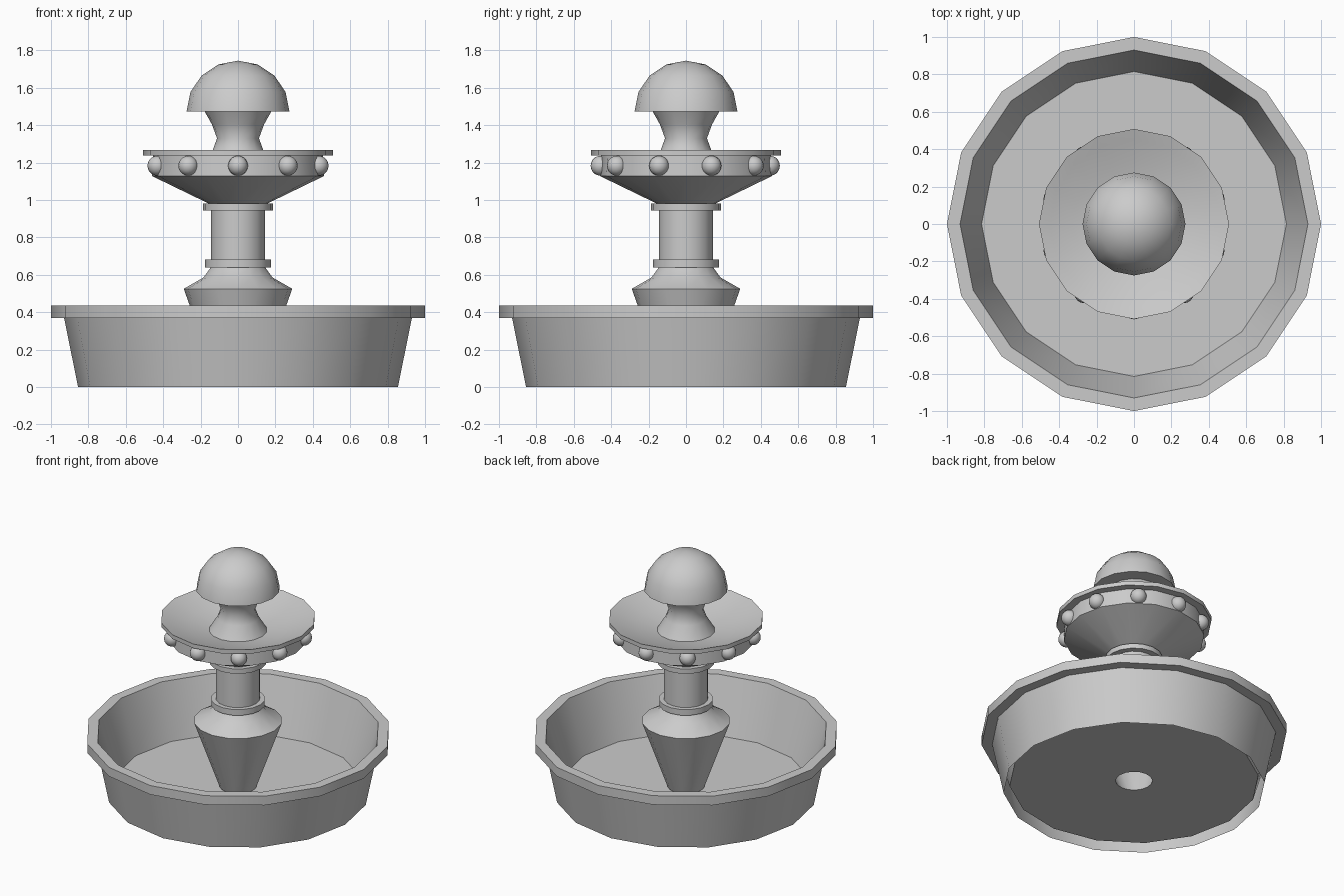
import bpy, bmesh
from math import sin, cos, pi, radians

if "Cube" in bpy.data.objects:
    bpy.data.objects.remove(bpy.data.objects["Cube"])

SIDES = 16


def finish(obj, angle=32):
    """Smooth the sides while keeping hard edges crisp."""
    bpy.ops.object.select_all(action='DESELECT')
    obj.select_set(True)
    bpy.context.view_layer.objects.active = obj
    bpy.ops.object.shade_smooth_by_angle(angle=radians(angle))


def lathe(name, profile, angle=32):
    """Revolve (radius, z) points around the z axis."""
    bm = bmesh.new()
    rings = [[bm.verts.new((r * cos(2 * pi * j / SIDES), r * sin(2 * pi * j / SIDES), z))
              for j in range(SIDES)] for r, z in profile]
    for low, high in zip(rings, rings[1:]):
        for j in range(SIDES):
            k = (j + 1) % SIDES
            bm.faces.new((low[j], low[k], high[k], high[j]))
    bmesh.ops.remove_doubles(bm, verts=bm.verts, dist=1e-4)
    mesh = bpy.data.meshes.new(name)
    bm.to_mesh(mesh)
    bm.free()
    obj = bpy.data.objects.new(name, mesh)
    bpy.context.collection.objects.link(obj)
    finish(obj, angle)
    return obj


# Basin shell, open underneath, with overhanging rim and raised floor
lathe("basin", [(0.855, 0), (0.93, 0.37), (1, 0.37), (1, 0.435),
                (0.93, 0.435), (0.815, 0.05), (0.12, 0.05)])

# Tapered foot of the pedestal
lathe("pedestal_foot", [(0.12, 0.05), (0.29, 0.525), (0.185, 0.585), (0.145, 0.64)])

# Column with lower and upper collars
lathe("column", [(0.145, 0.64), (0.177, 0.64), (0.177, 0.682), (0.145, 0.682),
                 (0.145, 0.945), (0.187, 0.945), (0.187, 0.98), (0.155, 0.98)])

# Upper bowl: conical underside, band, thin rim and shallow dish
lathe("upper_bowl", [(0.155, 0.98), (0.46, 1.128), (0.455, 1.237), (0.508, 1.237),
                     (0.508, 1.267), (0.45, 1.248), (0.33, 1.205), (0.19, 1.177)])

# Finial: waisted stem and half-round cap
dome = [(0.275 * cos(a * pi / 8), 1.473 + 0.272 * sin(a * pi / 8)) for a in range(4)]
lathe("finial", [(0.19, 1.177), (0.135, 1.267), (0.112, 1.33), (0.14, 1.405), (0.178, 1.473)]
      + dome + [(0, 1.745)], angle=45)

# Ring of beads around the bowl band
for i in range(10):
    a = -pi / 2 + i * 2 * pi / 10
    bpy.ops.mesh.primitive_uv_sphere_add(segments=16, ring_count=10, radius=0.053,
                                         location=(0.453 * cos(a), 0.453 * sin(a) - 0.004, 1.183))
    bead = bpy.context.object
    bead.name = f"bead_{i + 1}"
    finish(bead)
